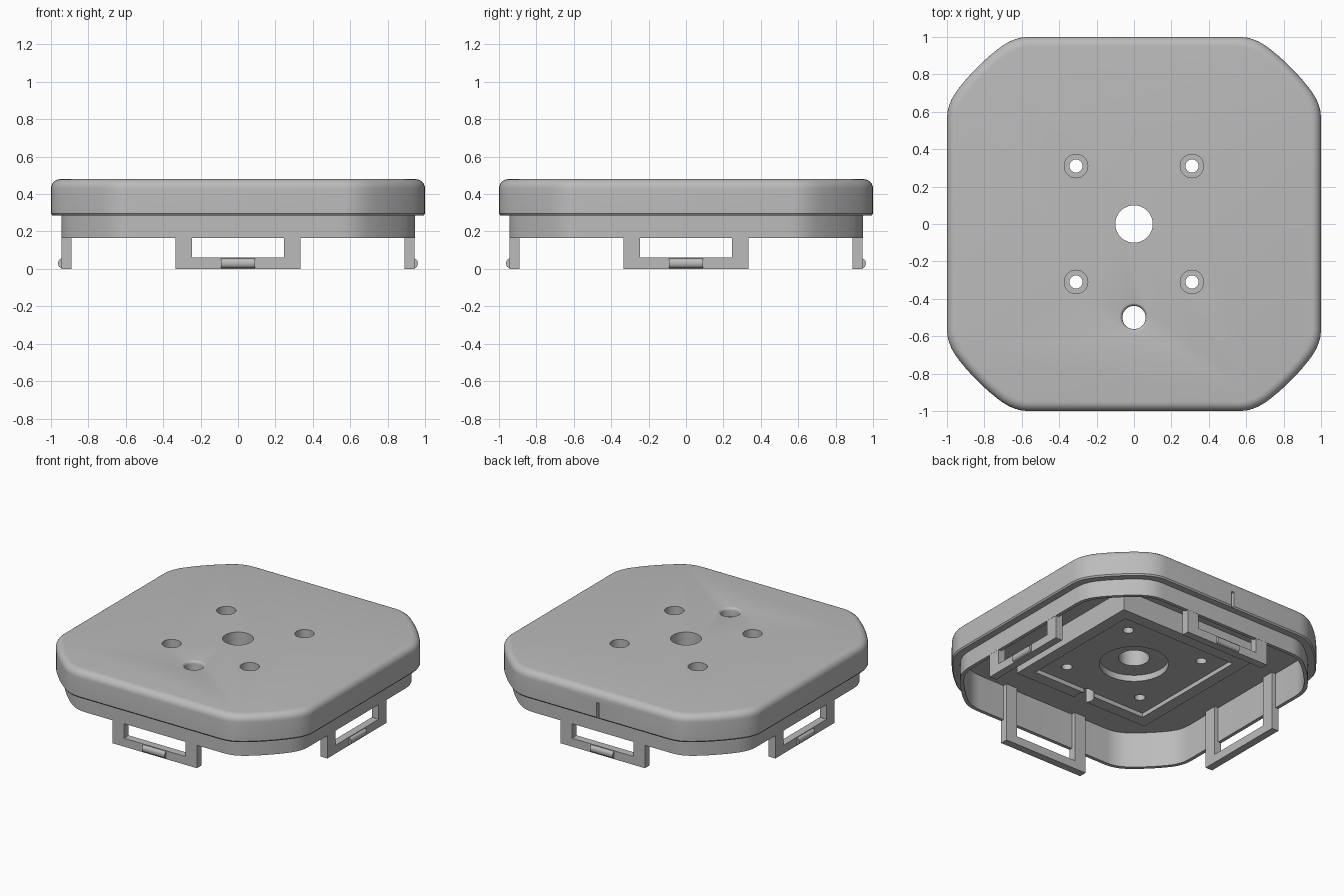
import bpy, bmesh, math
from mathutils import Vector

if "Cube" in bpy.data.objects:
    bpy.data.objects.remove(bpy.data.objects["Cube"], do_unlink=True)

grey = bpy.data.materials.new("plain grey")
grey.use_nodes = True
grey.diffuse_color = (0.5, 0.5, 0.5, 1)
grey.node_tree.nodes["Principled BSDF"].inputs["Base Color"].default_value = (0.5, 0.5, 0.5, 1)

CEILING, SKIRT_Z, RADIUS = 0.42, 0.165, 1.185


def add_object(name, bm):
    bmesh.ops.recalc_face_normals(bm, faces=bm.faces)
    mesh = bpy.data.meshes.new(name)
    bm.to_mesh(mesh)
    bm.free()
    mesh.materials.append(grey)
    obj = bpy.data.objects.new(name, mesh)
    bpy.context.collection.objects.link(obj)
    return obj


def loft(name, rings):
    """Skin a stack of equal-length rings and cap both ends."""
    bm = bmesh.new()
    loops = [[bm.verts.new(p) for p in ring] for ring in rings]
    n = len(loops[0])
    for a, b in zip(loops, loops[1:]):
        for i in range(n):
            j = (i + 1) % n
            bm.faces.new((a[i], a[j], b[j], b[i]))
    bm.faces.new(loops[0])
    bm.faces.new(loops[-1])
    return add_object(name, bm)


def box(name, x, y, z):
    corners = [(x[0], y[0]), (x[1], y[0]), (x[1], y[1]), (x[0], y[1])]
    return loft(name, [[(p[0], p[1], h) for p in corners] for h in z])


def turned(name, x, y, profile, sides=48):
    """Round solid from (radius, height) pairs."""
    steps = [2 * math.pi * i / sides for i in range(sides)]
    return loft(name, [[(x + r * math.cos(t), y + r * math.sin(t), z) for t in steps]
                       for r, z in profile])


def outline(inset, z):
    """Square with bowed corners and softened junctions."""
    side, radius = 1 - inset, RADIUS - inset
    start = math.acos(side / radius)
    lead = 0.07
    tip = Vector((side, radius * math.sin(start)))
    on_arc = Vector((math.cos(start + lead), math.sin(start + lead))) * radius
    on_side = tip - Vector((0, lead))
    quarter = []
    for i in range(5):
        t = i / 4
        quarter.append(on_side * (1 - t) ** 2 + tip * 2 * t * (1 - t) + on_arc * t * t)
    span = math.pi / 4 - start - lead
    for i in range(1, 5):
        a = start + lead + span * i / 4
        quarter.append(Vector((math.cos(a), math.sin(a))) * radius)
    quarter += [Vector((p.y, p.x)) for p in reversed(quarter[:-1])]
    points = []
    for k in range(4):
        c, s = round(math.cos(k * math.pi / 2)), round(math.sin(k * math.pi / 2))
        points += [(p.x * c - p.y * s, p.x * s + p.y * c, z) for p in quarter]
    return points


def boolean(obj, tool, operation):
    mod = obj.modifiers.new(operation.title(), 'BOOLEAN')
    mod.operation, mod.object, mod.solver = operation, tool, 'EXACT'
    bpy.context.view_layer.objects.active = obj
    bpy.ops.object.modifier_apply(modifier=mod.name)
    bpy.data.objects.remove(tool, do_unlink=True)


def smooth(obj):
    bpy.ops.object.select_all(action='DESELECT')
    obj.select_set(True)
    bpy.context.view_layer.objects.active = obj
    bpy.ops.object.shade_smooth_by_angle(angle=math.radians(30))


# Lid with rounded rim, overhanging lip and hollow skirt
rim = 0.05
profile = []
for i in range(7):
    a = math.pi / 2 * i / 6
    profile.append((rim - rim * math.sin(a), 0.48 - rim + rim * math.cos(a)))
profile += [(0, 0.295), (0.008, 0.285), (0.055, 0.285), (0.055, SKIRT_Z),
            (0.08, SKIRT_Z), (0.08, CEILING)]
lid = loft("lid", [outline(i, z) for i, z in profile])

# Mounting block beneath the lid, with its square pocket and round recess
boolean(lid, box("block", (-0.54, 0.54), (-0.54, 0.54), (0.27, 0.44)), 'UNION')
boolean(lid, box("pocket", (-0.455, 0.455), (-0.455, 0.455), (0.2, 0.3)), 'DIFFERENCE')
boolean(lid, turned("recess", 0, 0, [(0.225, 0.2), (0.225, 0.345)]), 'DIFFERENCE')

# Centre hole and four counterbored screw holes
boolean(lid, turned("centre_hole", 0, 0, [(0.1, 0.1), (0.1, 0.6)]), 'DIFFERENCE')
for x in (-0.31, 0.31):
    for y in (-0.31, 0.31):
        bore = [(0.035, 0.1), (0.035, 0.38), (0.063, 0.38), (0.063, 0.6)]
        boolean(lid, turned("screw_hole", x, y, bore, 32), 'DIFFERENCE')

# Button hole with a softened top edge
button = [(0.062, 0.1)]
for i in range(5):
    a = math.pi / 2 * i / 4
    button.append((0.082 - 0.02 * math.cos(a), 0.461 + 0.02 * math.sin(a)))
boolean(lid, turned("button_hole", 0, -0.5, button, 32), 'DIFFERENCE')

# Narrow slit in the back edge
boolean(lid, box("slit", (-0.01, 0.01), (0.96, 1.1), (0.29, 0.4)), 'DIFFERENCE')
smooth(lid)

# Four snap frames: legs run up the inside of the skirt, with a rounded catch
for k, place in enumerate(("front", "left", "back", "right")):
    parts = [box(place + "_leg_" + side, x, (-0.944, -0.89), (0, CEILING + 0.01))
             for side, x in (("a", (-0.335, -0.245)), ("b", (0.245, 0.335)))]
    parts.append(box(place + "_crossbar", (-0.245, 0.245), (-0.944, -0.89), (0, 0.06)))
    arc = [math.pi * i / 8 for i in range(9)]
    catch = [[(x, -0.944 - 0.018 * math.sin(a), 0.03 - 0.025 * math.cos(a)) for a in arc]
             for x in (-0.09, 0.09)]
    parts.append(loft(place + "_catch", catch))
    for part in parts:
        part.rotation_euler.z = k * math.pi / 2
        smooth(part)
